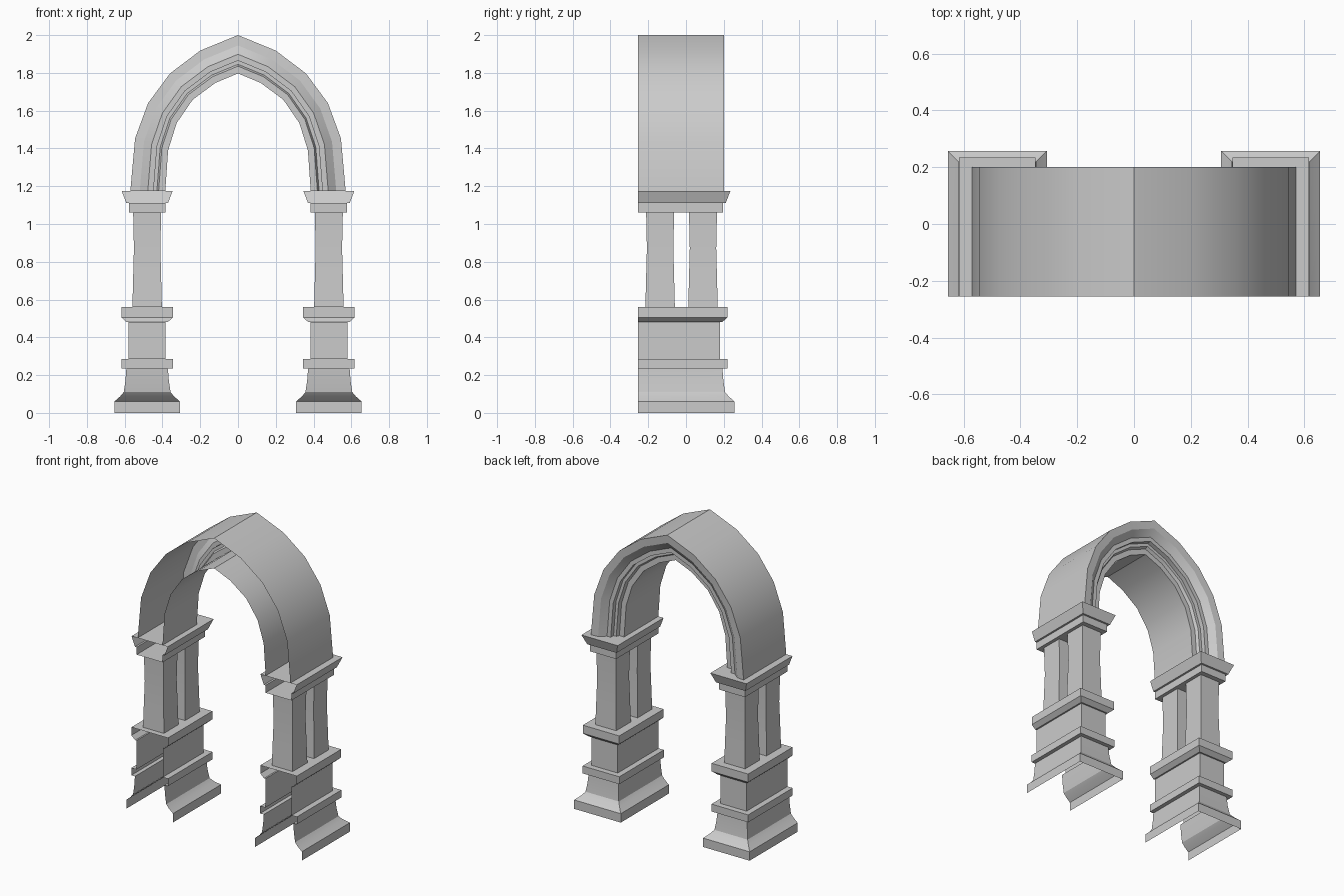
import bpy, bmesh, math

if "Cube" in bpy.data.objects:
    bpy.data.objects.remove(bpy.data.objects["Cube"])

FRONT = -0.255
CX = 0.481


def finish(name, bm, smooth=True):
    me = bpy.data.meshes.new(name)
    bm.to_mesh(me)
    bm.free()
    ob = bpy.data.objects.new(name, me)
    bpy.context.collection.objects.link(ob)
    bpy.ops.object.select_all(action='DESELECT')
    ob.select_set(True)
    bpy.context.view_layer.objects.active = ob
    if smooth:
        bpy.ops.object.shade_smooth_by_angle(angle=math.radians(30))
    return ob


def skin(bm, rings, closed=False):
    n = len(rings[0])
    for a, b in zip(rings, rings[1:]):
        for i in range(n if closed else n - 1):
            j = (i + 1) % n
            bm.faces.new((a[i], a[j], b[j], b[i]))


def u_moulding(name, cx, profile, back, cap_bottom):
    """Moulding wrapped round both sides and the back, open at the front."""
    bm = bmesh.new()
    rings = []
    for h, z in profile:
        pts = [(cx + h, FRONT), (cx + h, back + h), (cx - h, back + h), (cx - h, FRONT)]
        rings.append([bm.verts.new((x, y, z)) for x, y in pts])
    skin(bm, rings)
    bm.faces.new(rings[-1])
    if cap_bottom:
        bm.faces.new(rings[0][::-1])
    return finish(name, bm)


def column(name, cx, cy):
    """Square shaft with a slightly waisted outline."""
    bm = bmesh.new()
    rings = []
    for h, z in [(0.078, 0.56), (0.074, 0.72), (0.070, 0.87), (0.074, 1.06)]:
        rings.append([bm.verts.new((cx + sx * h, cy + sy * h, z))
                      for sx, sy in [(-1, -1), (1, -1), (1, 1), (-1, 1)]])
    skin(bm, rings, True)
    return finish(name, bm)


pedestal = [(0.174, 0), (0.174, 0.06), (0.142, 0.088), (0.124, 0.11), (0.115, 0.17),
            (0.110, 0.235), (0.137, 0.235), (0.137, 0.285), (0.098, 0.285),
            (0.098, 0.48), (0.108, 0.48), (0.136, 0.505), (0.136, 0.56)]
capital = [(0.097, 1.06), (0.097, 1.11), (0.110, 1.11), (0.135, 1.175)]

# Piers: pedestal, paired columns and capital on each side
for side, s in (("left", -1), ("right", 1)):
    u_moulding(side + "_pedestal", s * CX, pedestal, 0.083, False)
    u_moulding(side + "_capital", s * CX, capital, 0.1, True)
    column(side + "_front_column", s * CX, -0.137)
    column(side + "_back_column", s * CX, 0.09)

# Pointed arch: moulded section blended between outer and inner curves
outer = [(0.57, 1.175), (0.545, 1.453), (0.476, 1.64), (0.36, 1.797), (0.20, 1.918), (0, 2.0)]
inner = [(0.385, 1.175), (0.37, 1.39), (0.325, 1.534), (0.24, 1.658), (0.12, 1.747), (0, 1.797)]
section = [(0, FRONT), (0, 0.2), (0.27, 0.195), (0.5, 0.16), (0.65, 0.16), (0.65, 0.13),
           (0.76, 0.13), (0.81, 0.11), (1, 0.11), (1, FRONT)]


def full(curve):
    return curve + [(-x, z) for x, z in curve[-2::-1]]


bm = bmesh.new()
rings = []
for (ox, oz), (ix, iz) in zip(full(outer), full(inner)):
    rings.append([bm.verts.new((ox + (ix - ox) * t, y, oz + (iz - oz) * t))
                  for t, y in section])
skin(bm, rings)
bmesh.ops.reverse_faces(bm, faces=bm.faces[:])
finish("pointed_arch", bm)
